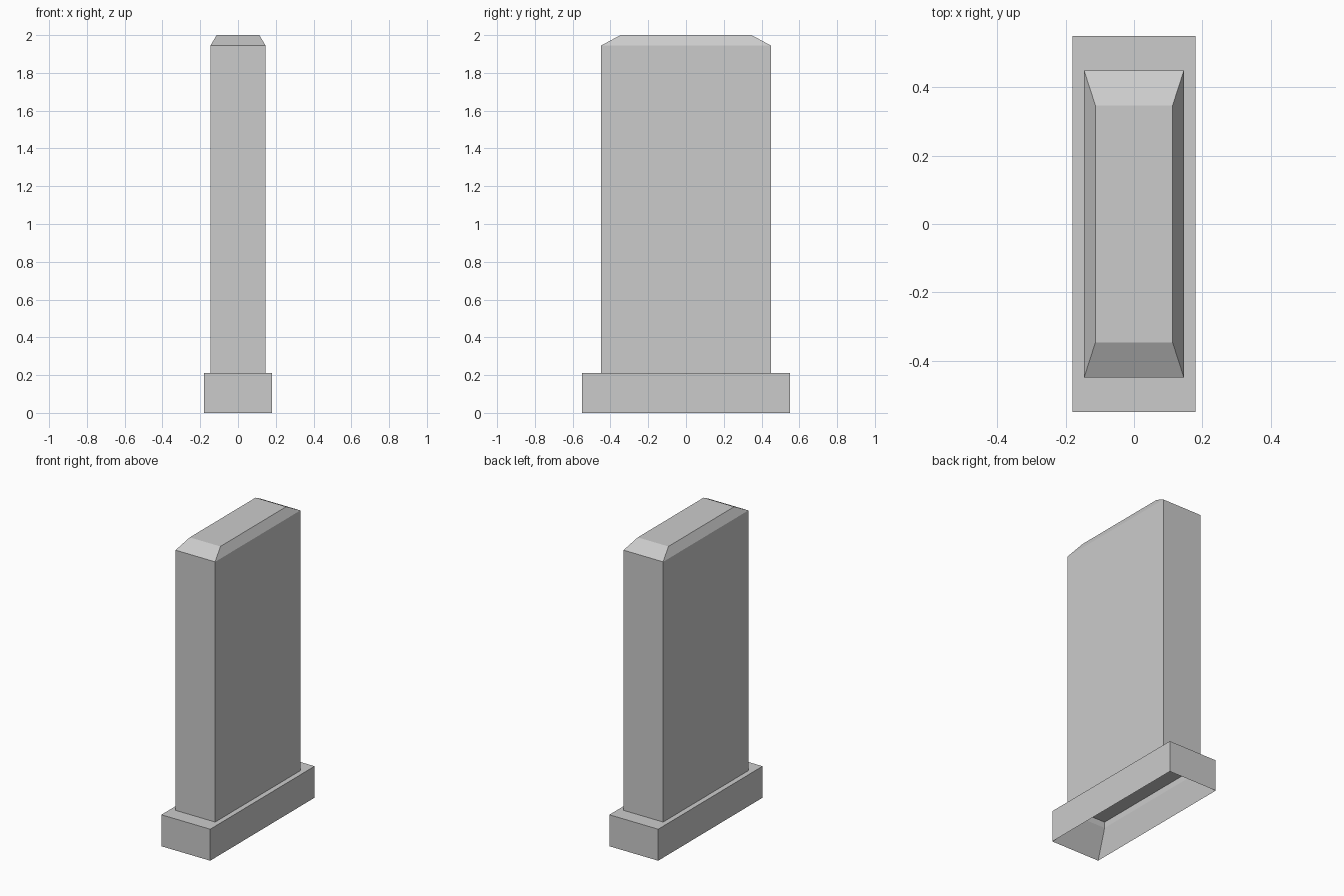
import bpy, bmesh

if "Cube" in bpy.data.objects:
    bpy.data.objects.remove(bpy.data.objects["Cube"])


def stacked_rings(name, rings, cap_start=False, cap_end=False):
    """Skin rectangular rings given as (half x, half y, z)."""
    bm = bmesh.new()
    loops = [[bm.verts.new((sx * hx, sy * hy, z))
              for sx, sy in ((-1, -1), (1, -1), (1, 1), (-1, 1))]
             for hx, hy, z in rings]
    for a, b in zip(loops, loops[1:]):
        for i in range(4):
            j = (i + 1) % 4
            bm.faces.new((a[i], a[j], b[j], b[i]))
    if cap_start:
        bm.faces.new(loops[0][::-1])
    if cap_end:
        bm.faces.new(loops[-1])
    mesh = bpy.data.meshes.new(name)
    bm.to_mesh(mesh)
    bm.free()
    obj = bpy.data.objects.new(name, mesh)
    bpy.context.collection.objects.link(obj)
    return obj


SX, SY = 0.146, 0.449   # slab half size
BX, BY = 0.18, 0.55     # plinth half size

# Upright slab with a chamfered top
stacked_rings("upright_slab",
              [(SX, SY, 0.21), (SX, SY, 1.945), (0.113, 0.347, 2.0)],
              cap_end=True)

# Plinth: recessed ceiling, sloping hollow underside, outer walls, top ledge
stacked_rings("plinth",
              [(SX, SY, 0.21), (SX, SY, 0.17), (BX, BY, 0.0),
               (BX, BY, 0.21), (SX, SY, 0.21)],
              cap_end=False, cap_start=True)
